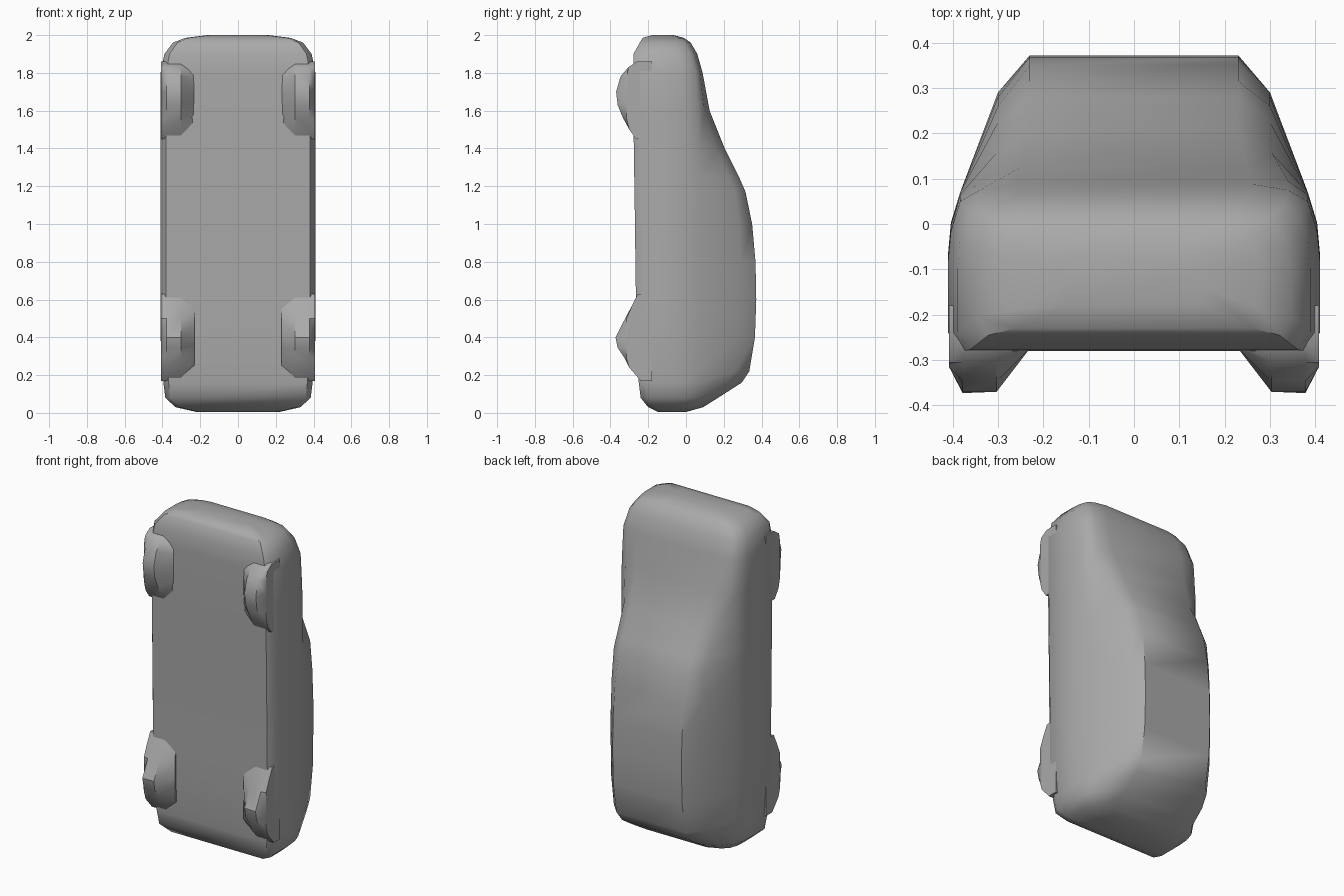
import bpy, bmesh, math

cube = bpy.data.objects.get("Cube")
if cube:
    bpy.data.objects.remove(cube, do_unlink=True)

grey = bpy.data.materials.new("plain_grey")
grey.use_nodes = True
colour = (0.4, 0.4, 0.4, 1)
grey.diffuse_color = colour
grey.node_tree.nodes["Principled BSDF"].inputs["Base Color"].default_value = colour


def loft(name, rings, angle):
    """Skin a row of closed rings and cap both ends."""
    bm = bmesh.new()
    rows = [[bm.verts.new(p) for p in ring] for ring in rings]
    n = len(rows[0])
    for a, b in zip(rows, rows[1:]):
        for i in range(n):
            j = (i + 1) % n
            bm.faces.new((a[i], a[j], b[j], b[i]))
    bm.faces.new(rows[0])
    bm.faces.new(rows[-1])
    bmesh.ops.recalc_face_normals(bm, faces=bm.faces)
    mesh = bpy.data.meshes.new(name)
    bm.to_mesh(mesh)
    bm.free()
    mesh.materials.append(grey)
    obj = bpy.data.objects.new(name, mesh)
    bpy.context.collection.objects.link(obj)
    bpy.ops.object.select_all(action='DESELECT')
    obj.select_set(True)
    bpy.context.view_layer.objects.active = obj
    bpy.ops.object.shade_smooth_by_angle(angle=math.radians(angle))
    return obj


# Body stations from tail to nose:
# z, underside y, shoulder y, roof edge y, roof y, half width, edge x, roof x
stations = [
    (0.005, -0.15, -0.03, -0.01, 0.00, 0.22, 0.17, 0.12),
    (0.03, -0.20, 0.03, 0.06, 0.09, 0.33, 0.27, 0.20),
    (0.08, -0.24, 0.06, 0.12, 0.17, 0.385, 0.31, 0.22),
    (0.16, -0.25, 0.07, 0.21, 0.295, 0.395, 0.31, 0.22),
    (0.22, -0.255, 0.07, 0.26, 0.335, 0.40, 0.30, 0.23),
    (0.40, -0.265, 0.07, 0.285, 0.365, 0.41, 0.30, 0.23),
    (0.60, -0.265, 0.07, 0.29, 0.372, 0.41, 0.30, 0.23),
    (0.80, -0.268, 0.07, 0.29, 0.368, 0.41, 0.30, 0.23),
    (1.00, -0.27, 0.07, 0.28, 0.35, 0.41, 0.30, 0.23),
    (1.17, -0.273, 0.07, 0.26, 0.315, 0.41, 0.30, 0.23),
    (1.25, -0.274, 0.07, 0.225, 0.28, 0.41, 0.30, 0.23),
    (1.40, -0.276, 0.07, 0.155, 0.205, 0.41, 0.305, 0.23),
    (1.60, -0.28, 0.065, 0.095, 0.125, 0.41, 0.34, 0.25),
    (1.80, -0.28, 0.05, 0.075, 0.088, 0.41, 0.34, 0.26),
    (1.90, -0.278, 0.02, 0.045, 0.06, 0.39, 0.33, 0.25),
    (1.96, -0.245, -0.01, 0.01, 0.025, 0.345, 0.29, 0.22),
    (1.985, -0.23, -0.04, -0.02, -0.01, 0.28, 0.23, 0.18),
    (2.00, -0.18, -0.09, -0.075, -0.065, 0.16, 0.13, 0.10),
]


def body_ring(z, under, shoulder, edge, roof, w, edge_x, roof_x):
    half = [(w * 0.93, under), (w, under + 0.04),
            (w, under + 0.6 * (shoulder - under)),
            (w * 0.985, under + 0.8 * (shoulder - under)),
            (w * 0.935, shoulder), (edge_x, edge), (roof_x, roof)]
    return ([(x, y, z) for x, y in half]
            + [(-x, y, z) for x, y in reversed(half)])


loft("car_body", [body_ring(*s) for s in stations], 45)

# Wheel side outlines (z, y), closed off inside the body
front_outline = [(1.86, -0.26), (1.83, -0.305), (1.78, -0.347), (1.70, -0.37),
                 (1.63, -0.362), (1.56, -0.333), (1.50, -0.30), (1.45, -0.265)]
rear_outline = [(0.63, -0.255), (0.57, -0.285), (0.50, -0.322), (0.40, -0.373),
                (0.345, -0.362), (0.29, -0.325), (0.24, -0.30), (0.17, -0.24)]


def wheel(name, outline, side):
    mid = (outline[0][0] + outline[-1][0]) / 2
    # x, lowest y allowed, length scale
    slices = [(0.23, -0.275, 0.75), (0.303, -0.37, 1.0),
              (0.378, -0.375, 1.0), (0.408, -0.315, 1.0)]
    rings = []
    for x, low, s in slices:
        ring = [(side * x, max(y, low), mid + (z - mid) * s) for z, y in outline]
        ring += [(side * x, -0.18, ring[-1][2]), (side * x, -0.18, ring[0][2])]
        rings.append(ring)
    loft(name, rings, 35)


for side, label in ((1, "left"), (-1, "right")):
    wheel("front_wheel_" + label, front_outline, side)
    wheel("rear_wheel_" + label, rear_outline, side)
